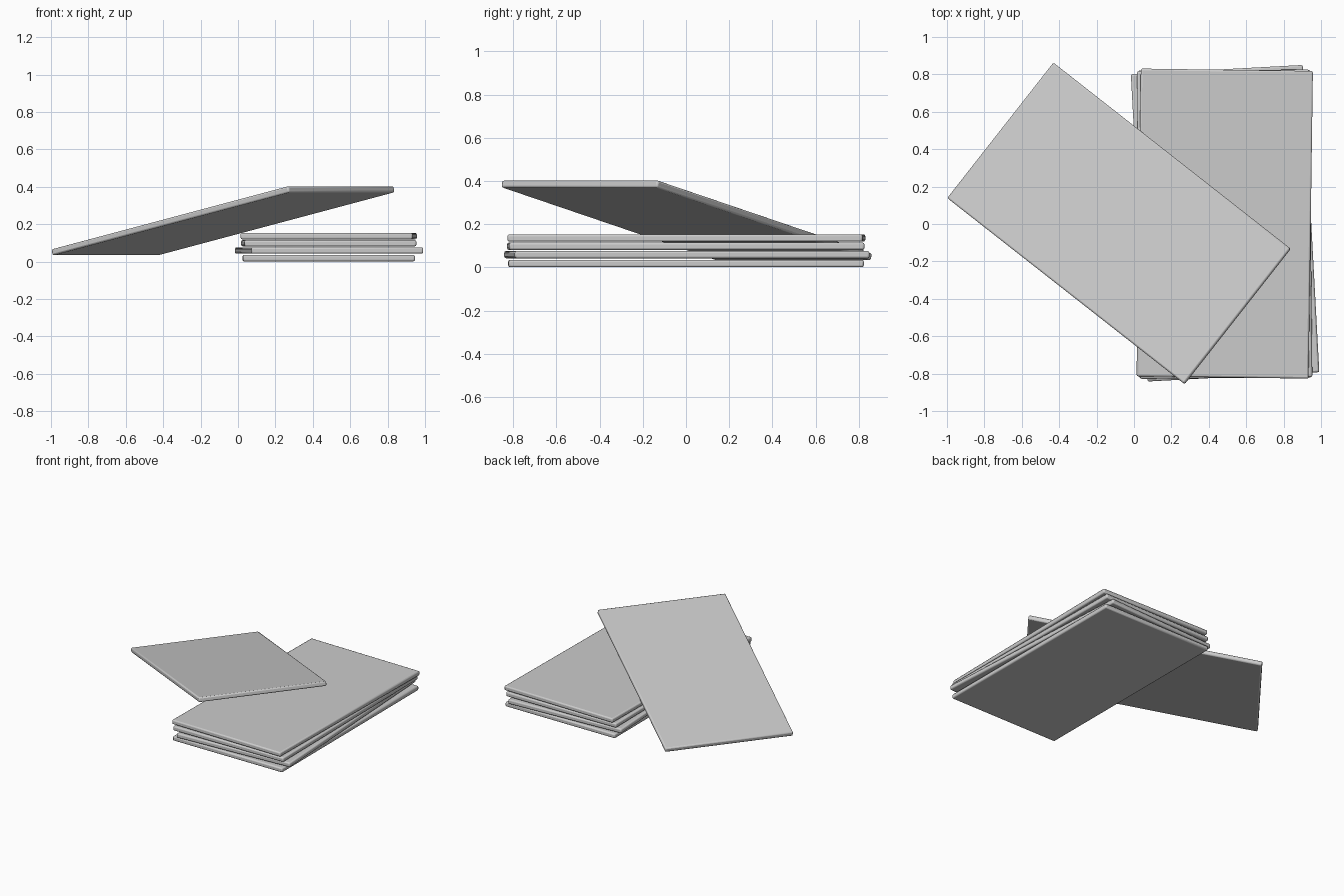
import bpy
from math import radians

if "Cube" in bpy.data.objects:
    bpy.data.objects.remove(bpy.data.objects["Cube"])

WIDTH, LENGTH, THICK = 0.92, 1.645, 0.034


def board(name, center, rot_z, tilt=0.0):
    """Flat rectangular board with softened edges."""
    bpy.ops.mesh.primitive_cube_add(size=1)
    ob = bpy.context.object
    ob.name = name
    ob.scale = (WIDTH, LENGTH, THICK)
    bpy.ops.object.transform_apply(location=False, rotation=False, scale=True)
    bev = ob.modifiers.new("soft_edges", 'BEVEL')
    bev.width = 0.009
    bev.segments = 2
    bpy.ops.object.shade_smooth_by_angle(angle=radians(30))
    ob.location = center
    ob.rotation_euler = (radians(tilt), 0, radians(rot_z))
    return ob


# stack of four boards, each slightly turned
stack = [
    (0.485, 0.000, 0.018, 0.1),
    (0.487, 0.004, 0.059, 3.1),
    (0.485, -0.001, 0.098, 0.6),
    (0.485, 0.002, 0.136, -0.8),
]
for i, (x, y, z, turn) in enumerate(stack):
    board(f"stacked_board_{i + 1}", (x, y, z), turn)

# loose board leaning over the stack, low end to the back left
board("leaning_board", (-0.08, 0.003, 0.218), -128.1, 11.85)
